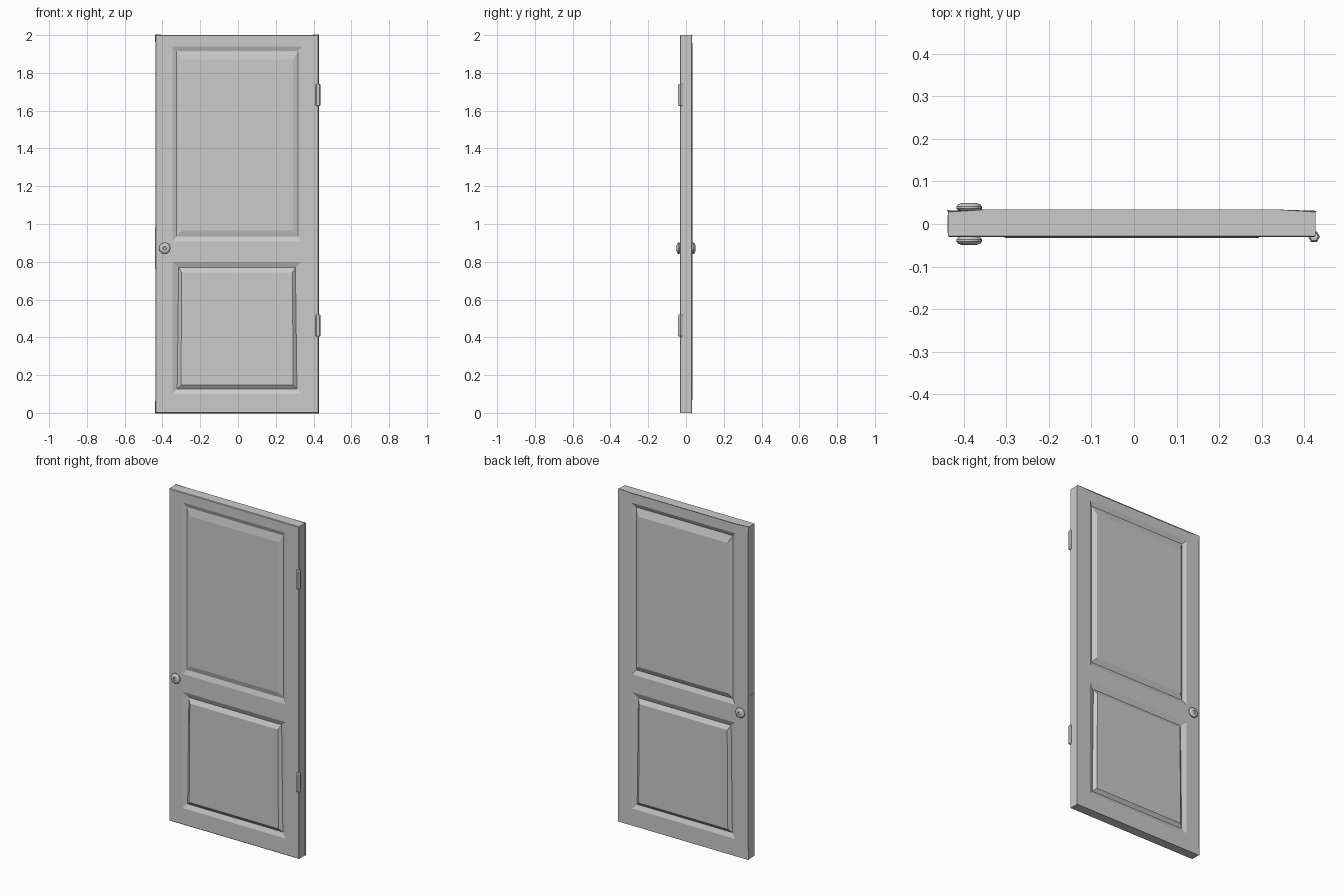
import bpy, bmesh, math
from mathutils import Matrix

if "Cube" in bpy.data.objects:
    bpy.data.objects.remove(bpy.data.objects["Cube"])

X0, X1, H, T = -0.437, 0.427, 2.0, 0.031   # slab edges, height, half thickness


def make_object(name, bm, smooth=False):
    bmesh.ops.remove_doubles(bm, verts=bm.verts, dist=1e-5)
    bmesh.ops.recalc_face_normals(bm, faces=bm.faces)
    mesh = bpy.data.meshes.new(name)
    bm.to_mesh(mesh)
    bm.free()
    ob = bpy.data.objects.new(name, mesh)
    bpy.context.collection.objects.link(ob)
    if smooth:
        bpy.context.view_layer.objects.active = ob
        ob.select_set(True)
        bpy.ops.object.shade_smooth_by_angle(angle=math.radians(35))
        ob.select_set(False)
    return ob


def lathe(bm, profile, sides, matrix):
    """Revolve (radius, height) points about local z."""
    rings = [[bm.verts.new(matrix @ Matrix.Rotation(math.tau * i / sides, 4, 'Z')
                           @ Matrix.Translation((r, 0, h)).translation)
              for i in range(sides)] for r, h in profile]
    for a, b in zip(rings, rings[1:]):
        for i in range(sides):
            j = (i + 1) % sides
            bm.faces.new((a[i], a[j], b[j], b[i]))
    bm.faces.new(rings[0])
    bm.faces.new(rings[-1])


def raised_panel(bm, side, loops):
    """Nested rectangles (x0, x1, z0, z1, y, taper): sloped groove then raised field."""
    rings = [[bm.verts.new((x, side * y, z)) for x, z in
              ((x0 - t, z0), (x1 + t, z0), (x1 - t, z1), (x0 + t, z1))]
             for x0, x1, z0, z1, y, t in loops]
    for a, b in zip(rings, rings[1:]):
        for i in range(4):
            j = (i + 1) % 4
            bm.faces.new((a[i], a[j], b[j], b[i]))
    bm.faces.new(rings[-1])


# Door slab: stiles and rails on both sides, with a raised panel in each opening
bm = bmesh.new()
xs = (X0, -0.348, 0.338, X1)
zs = (0, 0.10, 0.80, 0.907, 1.94, H)
for side in (-1, 1):
    for i in range(3):
        for k in range(5):
            if i == 1 and k in (1, 3):
                continue
            bm.faces.new([bm.verts.new((x, side * T, z)) for x, z in
                          ((xs[i], zs[k]), (xs[i + 1], zs[k]),
                           (xs[i + 1], zs[k + 1]), (xs[i], zs[k + 1]))])
    groove, field = (0.022, 0.030) if side < 0 else (0.019, 0.034)
    raised_panel(bm, side, [(xs[1], xs[2], zs[3], zs[4], T, 0),
                            (-0.325, 0.318, 0.935, 1.915, groove, 0),
                            (-0.30, 0.292, 0.965, 1.87, field, 0)])
    raised_panel(bm, side, [(xs[1], xs[2], zs[1], zs[2], T, 0),
                            (-0.318, 0.308, 0.127, 0.77, 0.019, 0.004),
                            (-0.30, 0.290, 0.147, 0.743,
                             0.033 if side < 0 else 0.034, 0.002)])
bmesh.ops.remove_doubles(bm, verts=bm.verts, dist=1e-5)
rim = [e for e in bm.edges if e.is_boundary]
bmesh.ops.bridge_loops(bm, edges=rim)
bmesh.ops.bevel(bm, geom=rim, offset=0.003, segments=1, affect='EDGES')
make_object("door_slab", bm)

# Round knobs with a keyhole dimple, front and back
knob = [(0.021, 0.027), (0.026, 0.032), (0.030, 0.036), (0.030, 0.041),
        (0.026, 0.046), (0.018, 0.049), (0.009, 0.049), (0.007, 0.046)]
for name, turn in (("front_knob", 90), ("back_knob", -90)):
    bm = bmesh.new()
    lathe(bm, knob, 16, Matrix.Translation((-0.388, 0, 0.872))
          @ Matrix.Rotation(math.radians(turn), 4, 'X'))
    make_object(name, bm, smooth=True)

# Hexagonal hinge barrels
for name, z in (("lower_hinge", 0.462), ("upper_hinge", 1.683)):
    bm = bmesh.new()
    lathe(bm, [(0.010, -0.058), (0.014, -0.052), (0.014, 0.052), (0.010, 0.058)],
          6, Matrix.Translation((0.4235, -0.030, z)))
    make_object(name, bm)

# Latch plate on the lock edge
bm = bmesh.new()
bmesh.ops.create_cube(bm, size=1, matrix=Matrix.Translation((X0, 0, 0.872))
                      @ Matrix.Diagonal((0.003, 0.042, 0.22, 1)))
make_object("latch_plate", bm)
